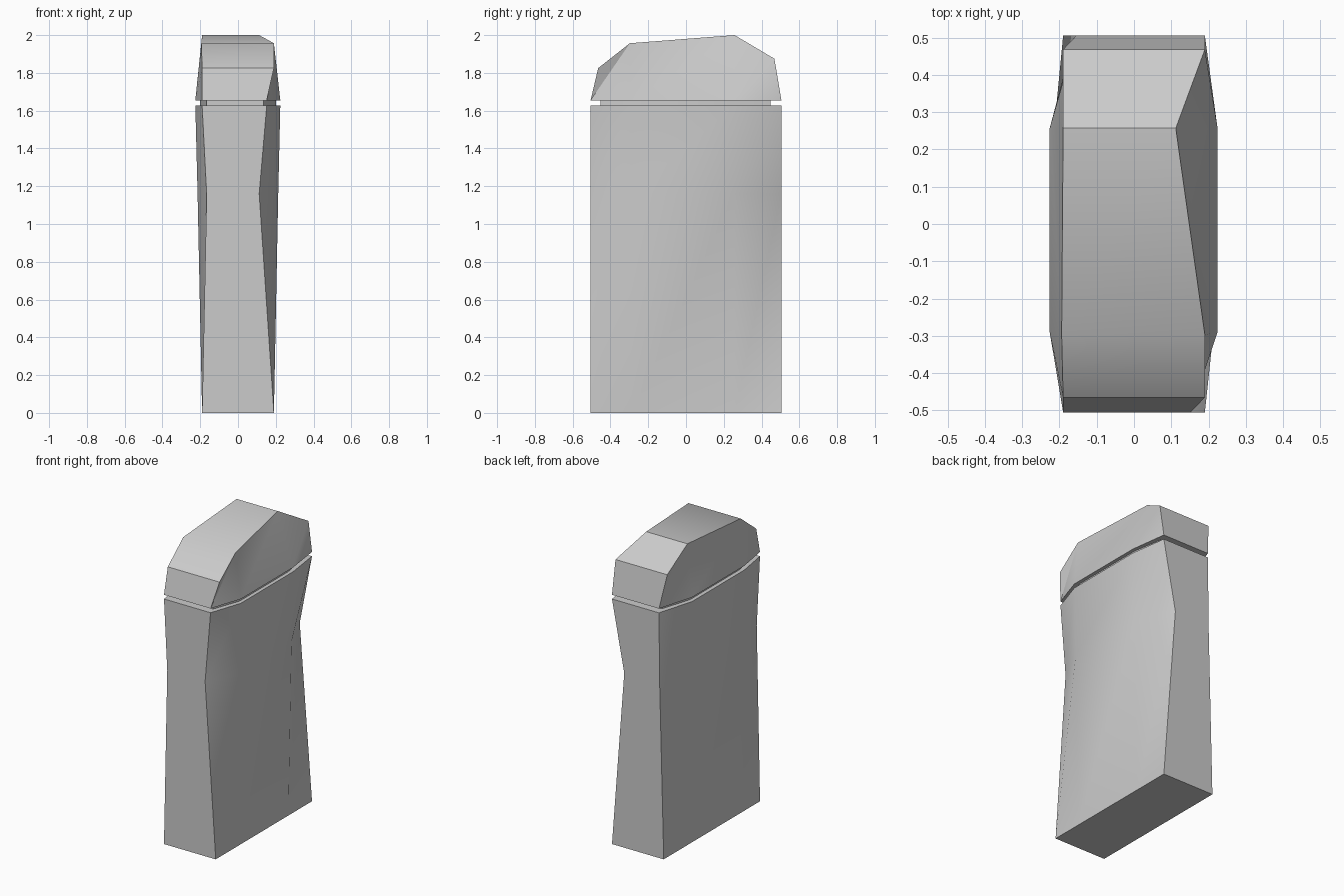
import bpy, bmesh, math

if "Cube" in bpy.data.objects:
    bpy.data.objects.remove(bpy.data.objects["Cube"])


def loft(name, rings, angle=30):
    """Each ring is four stations front to back: (y, z, left x, right x)."""
    bm = bmesh.new()
    left = [[bm.verts.new((l, y, z)) for y, z, l, r in ring] for ring in rings]
    right = [[bm.verts.new((r, y, z)) for y, z, l, r in ring] for ring in rings]
    n = len(rings[0])
    for k in range(len(rings) - 1):
        # side panels, split along their folds
        for i in range(n - 1):
            a, b, c, d = right[k][i], right[k][i + 1], right[k + 1][i + 1], right[k + 1][i]
            bm.faces.new((a, b, c))
            bm.faces.new((a, c, d))
            a, b, c, d = left[k][i + 1], left[k][i], left[k + 1][i], left[k + 1][i + 1]
            bm.faces.new((a, b, c))
            bm.faces.new((a, c, d))
        # front and back panels
        bm.faces.new((left[k][0], right[k][0], right[k + 1][0], left[k + 1][0]))
        bm.faces.new((right[k][-1], left[k][-1], left[k + 1][-1], right[k + 1][-1]))
    # strips closing the underside and the top
    for i in range(n - 1):
        bm.faces.new((left[0][i], left[0][i + 1], right[0][i + 1], right[0][i]))
        bm.faces.new((left[-1][i], right[-1][i], right[-1][i + 1], left[-1][i + 1]))
    bmesh.ops.recalc_face_normals(bm, faces=bm.faces)
    mesh = bpy.data.meshes.new(name)
    bm.to_mesh(mesh)
    bm.free()
    obj = bpy.data.objects.new(name, mesh)
    bpy.context.collection.objects.link(obj)
    bpy.ops.object.select_all(action='DESELECT')
    obj.select_set(True)
    bpy.context.view_layer.objects.active = obj
    bpy.ops.object.shade_smooth_by_angle(angle=math.radians(angle))
    return obj


def flat_ring(z, ys, lefts, rights):
    return [(y, z, l, r) for y, l, r in zip(ys, lefts, rights)]


YS = (-0.505, -0.29, 0.257, 0.505)
RIM_L = (-0.19, -0.226, -0.226, -0.155)
RIM_R = (0.152, 0.224, 0.224, 0.19)

# tall pinched body
loft("body", [
    flat_ring(0, YS, (-0.19,) * 4, (0.19,) * 4),
    flat_ring(1.16, YS, (-0.166, -0.214, -0.214, -0.16), (0.112, 0.213, 0.213, 0.10)),
    flat_ring(1.627, YS, RIM_L, RIM_R),
])

# recessed neck between body and cap
neck_y = (-0.453, -0.27, 0.24, 0.447)
neck_l = (-0.166, -0.2, -0.2, -0.137)
neck_r = (0.135, 0.2, 0.2, 0.166)
loft("neck", [flat_ring(1.62, neck_y, neck_l, neck_r),
              flat_ring(1.66, neck_y, neck_l, neck_r)])

# faceted cap
loft("cap", [
    flat_ring(1.655, YS, RIM_L, RIM_R),
    [(-0.465, 1.825, -0.19, 0.19), (-0.297, 1.957, -0.194, 0.19),
     (0.257, 2.0, -0.19, 0.112), (0.468, 1.875, -0.19, 0.19)],
], angle=35)
